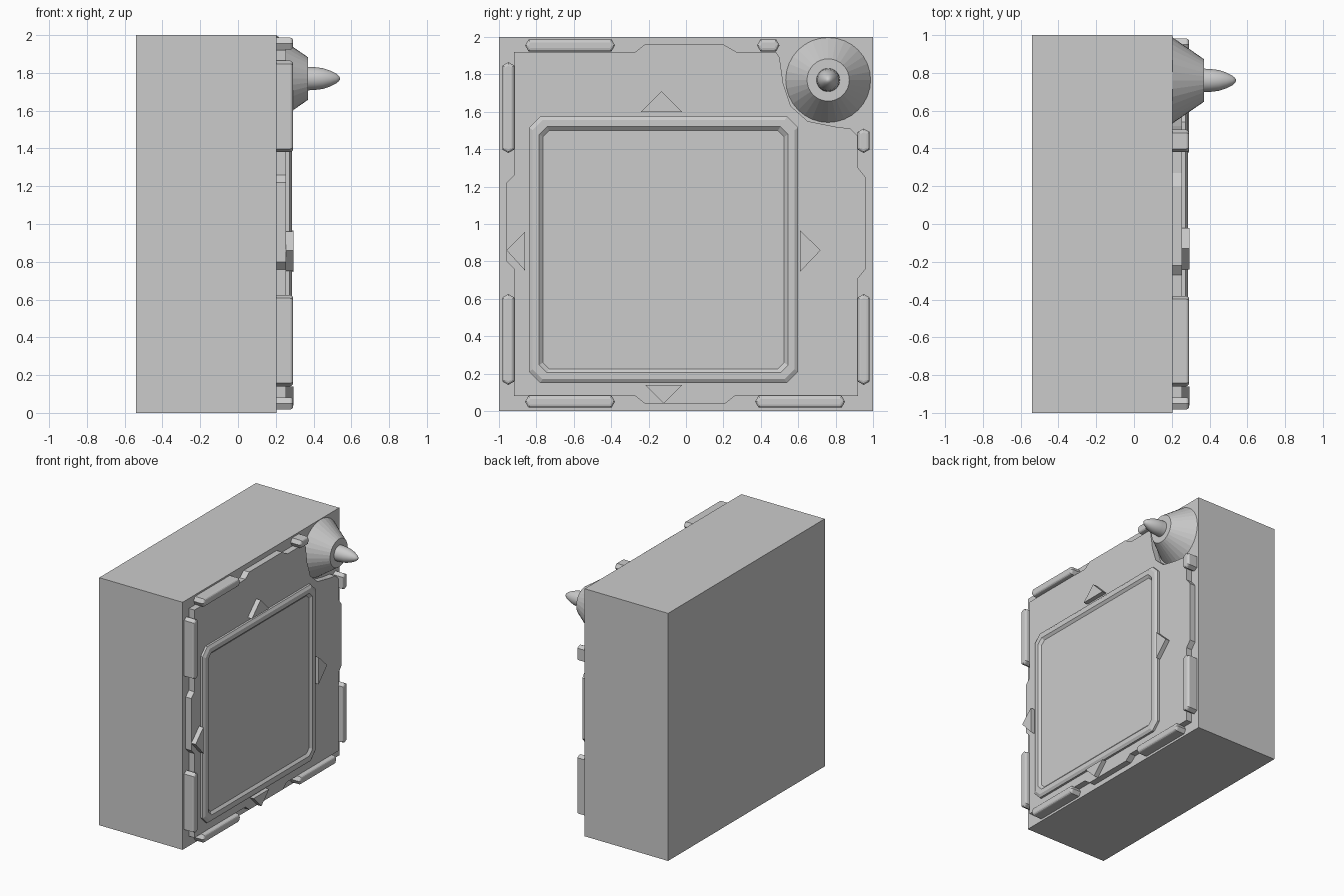
import bpy, bmesh, math

if "Cube" in bpy.data.objects:
    bpy.data.objects.remove(bpy.data.objects["Cube"])

FACE = 0.205  # x of the cabinet's front face


def make(name, bm):
    bmesh.ops.remove_doubles(bm, verts=bm.verts, dist=1e-5)
    bmesh.ops.recalc_face_normals(bm, faces=bm.faces)
    me = bpy.data.meshes.new(name)
    bm.to_mesh(me)
    bm.free()
    ob = bpy.data.objects.new(name, me)
    bpy.context.collection.objects.link(ob)
    return ob


def loft(name, rings):
    """Skin a list of closed rings of (x, y, z) points and cap both ends."""
    bm = bmesh.new()
    loops = [[bm.verts.new(p) for p in ring] for ring in rings]
    n = len(rings[0])
    for a, b in zip(loops, loops[1:]):
        for i in range(n):
            j = (i + 1) % n
            bm.faces.new((a[i], a[j], b[j], b[i]))
    bm.faces.new(loops[0])
    bm.faces.new(loops[-1])
    return make(name, bm)


def prism(name, outline, x0, x1):
    """Extrude a (y, z) outline along x."""
    return loft(name, [[(x, y, z) for y, z in outline] for x in (x0, x1)])


def chamfered_rect(y0, y1, z0, z1, c):
    return [(y0 + c, z0), (y1 - c, z0), (y1, z0 + c), (y1, z1 - c),
            (y1 - c, z1), (y0 + c, z1), (y0, z1 - c), (y0, z0 + c)]


def lathe(name, cy, cz, profile, sides=32):
    """Revolve (x, radius) points about an axis parallel to x."""
    return loft(name, [[(x, cy + r * math.cos(2 * math.pi * i / sides),
                         cz + r * math.sin(2 * math.pi * i / sides))
                        for i in range(sides)] for x, r in profile])


# Main cabinet block
prism("cabinet", [(-1, 0), (1, 0), (1, 2), (-1, 2)], -0.54, FACE)

# Raised face plate with edge tabs and a cut-away corner
prism("face_plate", [
    (-0.92, 0.08), (-0.27, 0.08), (-0.22, 0.04), (0.21, 0.04), (0.26, 0.08),
    (0.92, 0.08), (0.92, 0.71), (0.96, 0.76), (0.96, 1.25), (0.92, 1.30),
    (0.92, 1.47), (0.88, 1.51), (0.80, 1.52), (0.65, 1.55), (0.56, 1.63),
    (0.52, 1.75), (0.50, 1.89), (0.48, 1.92), (0.27, 1.92), (0.20, 1.96),
    (-0.22, 1.96), (-0.27, 1.92), (-0.92, 1.92), (-0.92, 1.26),
    (-0.96, 1.22), (-0.96, 0.80), (-0.92, 0.76)], FACE - 0.02, 0.255)

# Screen with a bevelled surround, stepped inward
rings = []
for inset, x in ((0, 0.24), (0, 0.272), (0.02, 0.285), (0.055, 0.285), (0.075, 0.268)):
    rings.append([(x, y, z) for y, z in chamfered_rect(
        -0.84 + inset, 0.60 - inset, 0.15 + inset, 1.575 - inset, 0.06 - inset * 0.35)])
loft("screen", rings)

# Direction arrows around the screen
arrows = {
    "arrow_top": [(-0.24, 1.60), (-0.02, 1.60), (-0.13, 1.71)],
    "arrow_bottom": [(-0.22, 0.14), (-0.02, 0.14), (-0.12, 0.04)],
    "arrow_left": [(-0.86, 0.96), (-0.86, 0.75), (-0.96, 0.86)],
    "arrow_right": [(0.61, 0.965), (0.61, 0.745), (0.72, 0.86)],
}
for name, tri in arrows.items():
    prism(name, tri, 0.24, 0.293)


# Rounded edge bars with pointed ends
def bar(name, centre, lo, hi, upright):
    w, t = 0.032, 0.018
    pts = [(lo, 0), (lo + t, -w), (hi - t, -w), (hi, 0), (hi - t, w), (lo + t, w)]
    outline = [(centre + b, a) if upright else (a, centre + b) for a, b in pts]
    ob = prism(name, outline, FACE - 0.01, 0.292)
    bm = bmesh.new()
    bm.from_mesh(ob.data)
    front = [e for e in bm.edges if all(v.co.x > 0.28 for v in e.verts)]
    bmesh.ops.bevel(bm, geom=front, offset=0.017, segments=3, profile=0.5,
                    affect='EDGES')
    bm.to_mesh(ob.data)
    bm.free()


for side, centre, upright, spans in (
        ("top", 1.955, False, [(-0.86, -0.38), (0.38, 0.50)]),
        ("bottom", 0.05, False, [(-0.86, -0.38), (0.37, 0.85)]),
        ("left", -0.95, True, [(0.14, 0.625), (1.38, 1.865)]),
        ("right", 0.95, True, [(0.14, 0.625), (1.38, 1.51)])):
    for k, (lo, hi) in enumerate(spans):
        bar(f"edge_bar_{side}_{k + 1}", centre, lo, hi, upright)

# Conical corner boss and its bullet-shaped tip
lathe("corner_cone", 0.76, 1.77, [(FACE - 0.01, 0.227), (FACE, 0.227), (0.37, 0.113)])
tip = lathe("cone_tip", 0.76, 1.77, [(0.36, 0.063), (0.41, 0.060), (0.45, 0.055),
                                     (0.49, 0.041), (0.52, 0.026), (0.535, 0.013),
                                     (0.54, 0.004)])
bpy.context.view_layer.objects.active = tip
tip.select_set(True)
bpy.ops.object.shade_smooth_by_angle(angle=math.radians(40))
